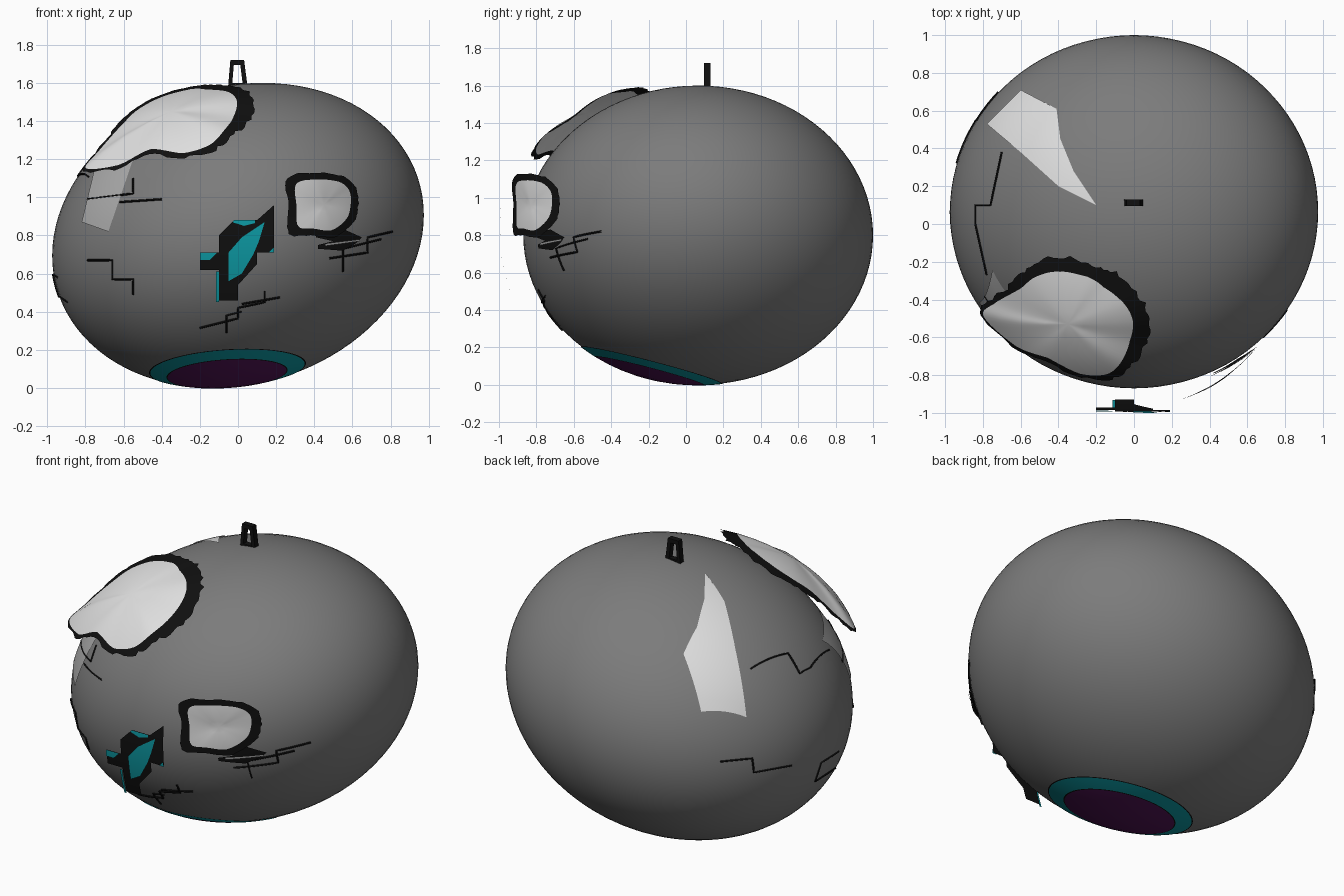
import bpy, bmesh, math, random
from mathutils import Vector, Matrix

if "Cube" in bpy.data.objects:
    bpy.data.objects.remove(bpy.data.objects["Cube"])

random.seed(4)


def mat(name, col):
    m = bpy.data.materials.new(name)
    m.diffuse_color = (*col, 1)
    m.use_nodes = True
    m.node_tree.nodes["Principled BSDF"].inputs["Base Color"].default_value = m.diffuse_color
    return m


GREY = mat("body grey", (0.2, 0.2, 0.2))
WHITE = mat("pale white", (0.74, 0.74, 0.74))
SILVER = mat("silver grey", (0.4, 0.4, 0.4))
BLACK = mat("black", (0.005, 0.005, 0.005))
TEAL = mat("teal", (0.004, 0.33, 0.38))
PURPLE = mat("purple", (0.09, 0.008, 0.1))

# Body shape: unit sphere stretched and leaned sideways
C = Vector((0, 0.065, 0.8))
L = Matrix(((0.966, 0, 0.13), (0, 0.935, 0), (0, 0, 0.8)))
LI = L.inverted()


def view(az, el):
    """Right, up and toward-viewer axes for a projection direction."""
    a, e = math.radians(az), math.radians(el)
    r = Vector((math.cos(a), math.sin(a), 0))
    t = Vector((math.sin(a) * math.cos(e), -math.cos(a) * math.cos(e), math.sin(e)))
    return r, t.cross(r), t


FRONT, TOP, BACK = view(0, 0), view(0, 90), view(225, 28)


def surf(u, v, vw, f=1.0):
    """Project a flat point on to the body scaled by f."""
    r, up, t = vw
    a, b = LI @ (r * u + up * v - C), LI @ t
    h = a.dot(b)
    d = max(h * h - b.dot(b) * (a.dot(a) - f * f), 0)
    s = (-h + math.sqrt(d)) / b.dot(b)
    return C + L @ (a + b * s)


def finish(name, bm, mats, smooth=True):
    me = bpy.data.meshes.new(name)
    bm.to_mesh(me)
    bm.free()
    for m in mats:
        me.materials.append(m)
    for p in me.polygons:
        p.use_smooth = smooth
    ob = bpy.data.objects.new(name, me)
    bpy.context.collection.objects.link(ob)
    return ob


def plate(name, outline, place, m):
    """Flat outline, finely divided and wrapped with place(u, v)."""
    bm = bmesh.new()
    f = bm.faces.new([bm.verts.new((u, v, 0)) for u, v in outline])
    f.normal_update()
    bmesh.ops.triangulate(bm, faces=[f])
    for _ in range(3):
        bmesh.ops.subdivide_edges(bm, edges=bm.edges[:], cuts=1, use_grid_fill=True)
    for v in bm.verts:
        v.co = place(v.co.x, v.co.y)
    return finish(name, bm, [m])


def line(name, pts, vw, f=1.003):
    """Thin engraved-looking trace that follows the body."""
    cu = bpy.data.curves.new(name, 'CURVE')
    cu.dimensions = '3D'
    cu.bevel_depth, cu.bevel_resolution = 0.0055, 0
    path = []
    for (a, b), (c, d) in zip(pts, pts[1:]):
        path += [surf(a + (c - a) * i / 8, b + (d - b) * i / 8, vw, f) for i in range(8)]
    path.append(surf(*pts[-1], vw, f))
    sp = cu.splines.new('POLY')
    sp.points.add(len(path) - 1)
    for p, q in zip(sp.points, path):
        p.co = (*q, 1)
    cu.materials.append(BLACK)
    bpy.context.collection.objects.link(bpy.data.objects.new(name, cu))


def rings(name, loops, centre, slots, mats):
    """Disc made of nested loops, one material slot per band."""
    bm = bmesh.new()
    vs = [[bm.verts.new(p) for p in lp] for lp in loops]
    c = bm.verts.new(centre)
    n = len(vs[0])
    for i in range(n):
        j = (i + 1) % n
        bm.faces.new((c, vs[0][i], vs[0][j])).material_index = slots[0]
        for k in range(1, len(vs)):
            bm.faces.new((vs[k-1][i], vs[k][i], vs[k][j], vs[k-1][j])).material_index = slots[k]
    bmesh.ops.recalc_face_normals(bm, faces=bm.faces[:])
    if sum((f.normal.dot(f.calc_center_median() - C) for f in bm.faces)) < 0:
        bmesh.ops.reverse_faces(bm, faces=bm.faces[:])
    return finish(name, bm, mats)


def eye(name, rim, centre, inner, rough):
    """Raised pale shell with a ragged black border."""
    n, w, fr = len(rim), [LI @ (Vector(p) - C) for p in rim], []
    c, pts = LI @ (Vector(centre) - C), []
    for i in range(n):                       # smooth the rim
        a, b, d, e = (w[(i + k) % n] for k in (-1, 0, 1, 2))
        for s in range(6):
            t = s / 6
            pts.append(0.5 * (2*b + (d-a)*t + (2*a-5*b+4*d-e)*t*t + (3*b-a-3*d+e)*t**3))
            fr.append(inner[i] * (1 - t) + inner[(i + 1) % n] * t)

    def at(q, k):
        v = c.lerp(q, k)
        return C + L @ (v.normalized() * (c.length * (1 - k) + q.length * k))
    loops = [[at(q, f * s) for q, f in zip(pts, fr)] for s in (0.25, 0.5, 0.75, 1)]
    loops.append([at(q, 1 + random.uniform(-rough, rough)) for q in pts])
    rings(name, loops, C + L @ c, [0, 0, 0, 0, 1], [WHITE, BLACK])


# Body
bm = bmesh.new()
bmesh.ops.create_uvsphere(bm, u_segments=96, v_segments=48, radius=1)
bmesh.ops.transform(bm, matrix=Matrix.Translation(C) @ L.to_4x4(), verts=bm.verts)
finish("body", bm, [GREY])

# Round lens under the front, wrapped on the body
axis = Vector((0.066, -0.292, -0.956)).normalized()
e1 = axis.orthogonal().normalized()
e2 = axis.cross(e1)


def lens_loop(deg):
    a = math.radians(deg)
    return [C + L @ (1.004 * (axis * math.cos(a) + math.sin(a) * (
        e1 * math.cos(i * math.pi / 32) + e2 * math.sin(i * math.pi / 32)))) for i in range(64)]


rings("lens", [lens_loop(d) for d in (5, 10, 14, 18.6, 19, 22, 24.5, 24.9)],
      C + L @ (axis * 1.004), [0, 0, 0, 0, 1, 2, 2, 1], [PURPLE, BLACK, TEAL])

# Large eye shell
eye("large_eye", [
    (-.82, -.48, 1.13), (-.64, -.65, 1.15), (-.47, -.73, 1.22), (-.28, -.81, 1.21),
    (-.12, -.82, 1.25), (-.02, -.76, 1.33), (.06, -.63, 1.41), (.08, -.5, 1.51),
    (.03, -.38, 1.57), (-.1, -.26, 1.59), (-.22, -.22, 1.585), (-.4, -.17, 1.54),
    (-.55, -.22, 1.46), (-.64, -.31, 1.37), (-.75, -.4, 1.23)], (-.35, -.53, 1.45),
    [.94, .94, .87, .92, .89, .85, .8, .8, .78, .75, .82, .78, .82, .86, .93], 0.035)

# Small eye shell
eye("small_eye", [(x, -0.925 + 0.3 * (x - .26) + 1.0 * (x - .26) ** 2, z) for x, z in (
    (.26, 1.1), (.4, 1.13), (.55, 1.11), (.62, 1.05), (.63, .95), (.6, .86),
    (.5, .79), (.38, .8), (.27, .81), (.265, .95))], (.45, -.83, .96),
    [.77, .78, .8, .78, .76, .76, .78, .78, .75, .78], 0.02)

# Ragged shadow under the small eye
plate("eye_smudge", [(.41, .82), (.56, .83), (.65, .79), (.62, .76), (.55, .72), (.42, .73),
                     (.42, .75), (.5, .77), (.41, .79)],
      lambda u, v: surf(u, v, FRONT, 1.02), BLACK)
plate("eye_smudge_stripe", [(.46, .745), (.64, .77), (.64, .78), (.46, .758)],
      lambda u, v: surf(u, v, FRONT, 1.028), SILVER)


# Floating nose emblem, gently bowed
def nose(off):
    return lambda u, v: Vector((u, -0.994 - off + 0.42 * (0.85 - v) ** 2, v))


plate("nose_frame", [(.19, .96), (.19, .71), (.1, .71), (.1, .65), (0, .54), (0, .46), (-.1, .46),
                     (-.1, .62), (-.2, .62), (-.2, .71), (-.1, .71), (-.1, .8), (-.02, .88),
                     (.1, .88)], nose(0), BLACK)
for i, pts in enumerate((
        [(-.05, .56), (.02, .6), (.08, .7), (.11, .77), (.14, .87), (.02, .79), (-.05, .71)],
        [(-.2, .67), (-.15, .67), (-.11, .71), (-.2, .71)],
        [(-.03, .87), (.03, .85), (.09, .865), (.09, .88), (-.02, .88)],
        [(-.1, .45), (-.1, .61), (-.115, .61), (-.115, .45)],
        [(.16, .71), (.19, .71), (.19, .74)])):
    plate("nose_inlay_%d" % i, pts, nose(0.006), TEAL)

# Pale shine patches
plate("back_shine", [(-.6, .71), (-.41, .61), (-.39, .45), (-.32, .28), (-.2, .1), (-.4, .2),
                     (-.6, .38), (-.78, .53)], lambda u, v: surf(u, v, TOP, 1.006), WHITE)
plate("front_shine", [(-.75, 1.16), (-.55, 1.2), (-.68, .82), (-.82, .87)],
      lambda u, v: surf(u, v, FRONT, 1.006), SILVER)

# Circuit traces
for i, pts in enumerate((
        [(-.79, .99), (-.55, 1.02), (-.55, 1.1)], [(-.62, .975), (-.4, .99)],
        [(-.79, .67), (-.66, .67), (-.66, .57), (-.55, .57), (-.55, .49)],
        [(-.2, .315), (0, .365), (0, .42), (.14, .45), (.14, .51)],
        [(-.06, .29), (-.06, .38), (.02, .4)], [(.02, .44), (.22, .475)],
        [(.48, .68), (.68, .71), (.68, .79), (.81, .82)],
        [(.55, .61), (.55, .73), (.75, .78)])):
    line("front_trace_%d" % i, pts, FRONT)
line("side_trace", [(-.7, .38), (-.76, .1), (-.84, .1), (-.84, 0), (-.78, -.27)], TOP)
line("back_trace_0", [(.014, .21), (.2, .216), (.21, .139), (.437, .166)], BACK)
line("back_trace_1", [(.756, .238), (.63, .177), (.597, .079), (.75, .155)], BACK)

# Loop handle on top: a tapered frame
bm = bmesh.new()
outer = [(-.052, 1.58), (.05, 1.58), (.032, 1.72), (-.04, 1.72)]
hole = [(-.03, 1.6), (.024, 1.6), (.012, 1.695), (-.022, 1.695)]
vs = [[[bm.verts.new((x, y, z)) for x, z in lp] for lp in (outer, hole)] for y in (.095, .13)]
(fo, fi), (bo, bi) = vs
for i in range(4):
    j = (i + 1) % 4
    for a, b in ((fo, fi), (bi, bo), (bo, fo), (fi, bi)):
        bm.faces.new((a[i], a[j], b[j], b[i]))
bmesh.ops.recalc_face_normals(bm, faces=bm.faces[:])
finish("handle", bm, [BLACK], False)
